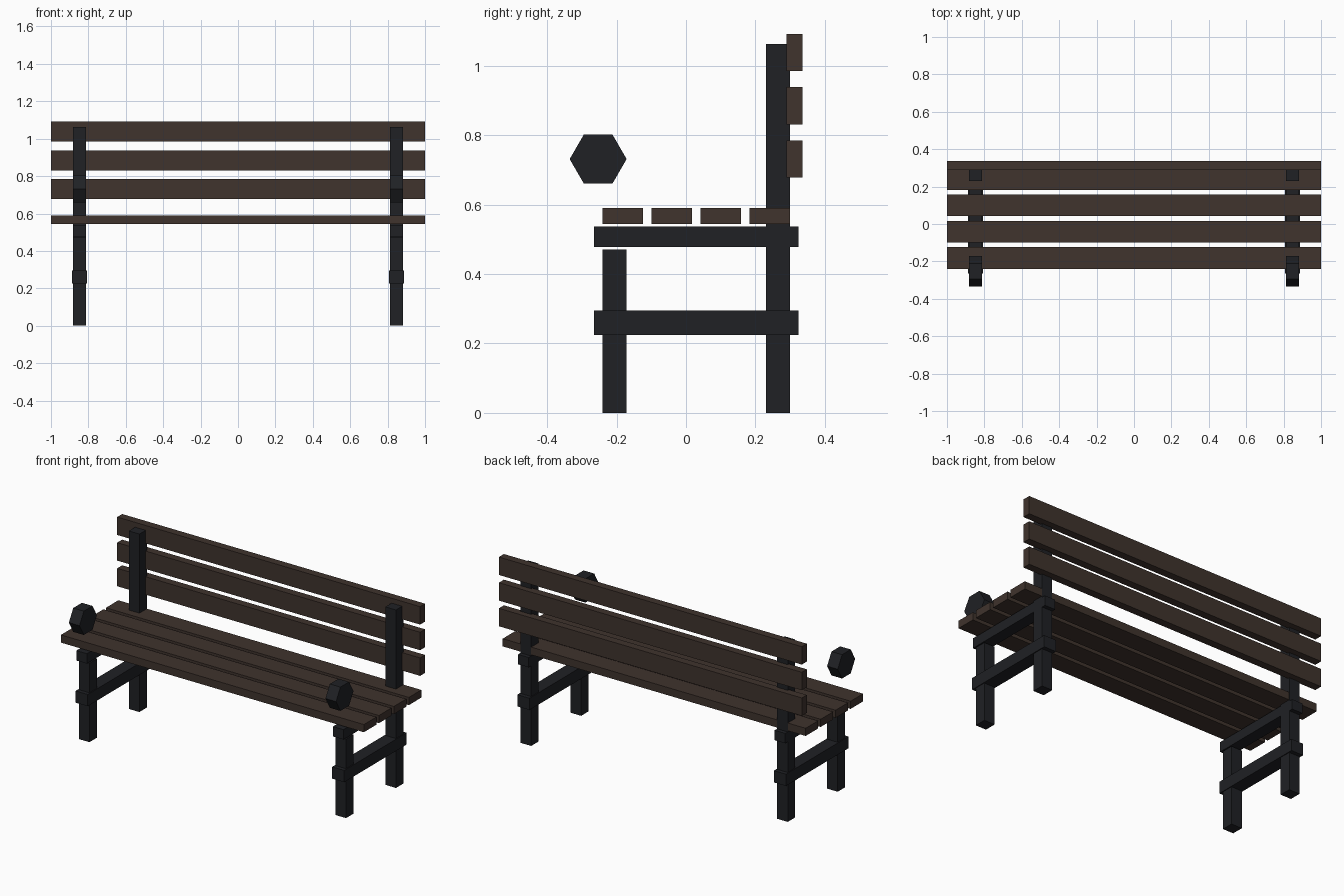
import bpy
import bmesh
from math import pi
from mathutils import Matrix

if "Cube" in bpy.data.objects:
    bpy.data.objects.remove(bpy.data.objects["Cube"])


def material(name, rgb):
    m = bpy.data.materials.new(name)
    m.diffuse_color = (*rgb, 1)
    m.use_nodes = True
    m.node_tree.nodes["Principled BSDF"].inputs["Base Color"].default_value = m.diffuse_color
    return m


WOOD = material("dark_wood", (0.050, 0.033, 0.026))
IRON = material("dark_iron", (0.014, 0.015, 0.018))


def add_object(name, bm, mat):
    mesh = bpy.data.meshes.new(name)
    bm.to_mesh(mesh)
    bm.free()
    mesh.materials.append(mat)
    obj = bpy.data.objects.new(name, mesh)
    bpy.context.collection.objects.link(obj)
    return obj


def box(name, x, y, z, mat):
    """Box from (min, max) ranges on each axis."""
    ranges = (x, y, z)
    centre = [(a + b) / 2 for a, b in ranges]
    size = [b - a for a, b in ranges]
    bm = bmesh.new()
    bmesh.ops.create_cube(bm, size=1, matrix=Matrix.Translation(centre) @ Matrix.Diagonal((*size, 1)))
    return add_object(name, bm, mat)


def hex_knob(name, x, y, z, radius, width, mat):
    """Six-sided prism lying along x, with corners pointing to the front and back."""
    bm = bmesh.new()
    bmesh.ops.create_cone(bm, cap_ends=True, segments=6, radius1=radius, radius2=radius, depth=width,
                          matrix=Matrix.Translation((x, y, z)) @ Matrix.Rotation(pi / 2, 4, 'Y'))
    return add_object(name, bm, mat)


# Seat slats
for i in range(4):
    y = -0.241 + i * 0.1413
    box(f"seat_slat_{i + 1}", (-1, 1), (y, y + 0.117), (0.544, 0.59), WOOD)

# Backrest slats, fixed behind the rear posts
for i in range(3):
    z = 0.678 + i * 0.153
    box(f"back_slat_{i + 1}", (-1, 1), (0.289, 0.336), (z, z + 0.107), WOOD)

# End frames
for side, cx in (("left", -0.847), ("right", 0.847)):
    leg_x = (cx - 0.035, cx + 0.035)
    box(f"{side}_front_leg", leg_x, (-0.241, -0.171), (0, 0.471), IRON)
    box(f"{side}_back_post", leg_x, (0.23, 0.30), (0, 1.062), IRON)
    box(f"{side}_seat_rail", leg_x, (-0.265, 0.324), (0.478, 0.537), IRON)
    box(f"{side}_lower_rail", (cx - 0.04, cx + 0.04), (-0.265, 0.324), (0.225, 0.295), IRON)
    hex_knob(f"{side}_arm_knob", cx, -0.253, 0.731, 0.082, 0.07, IRON)
